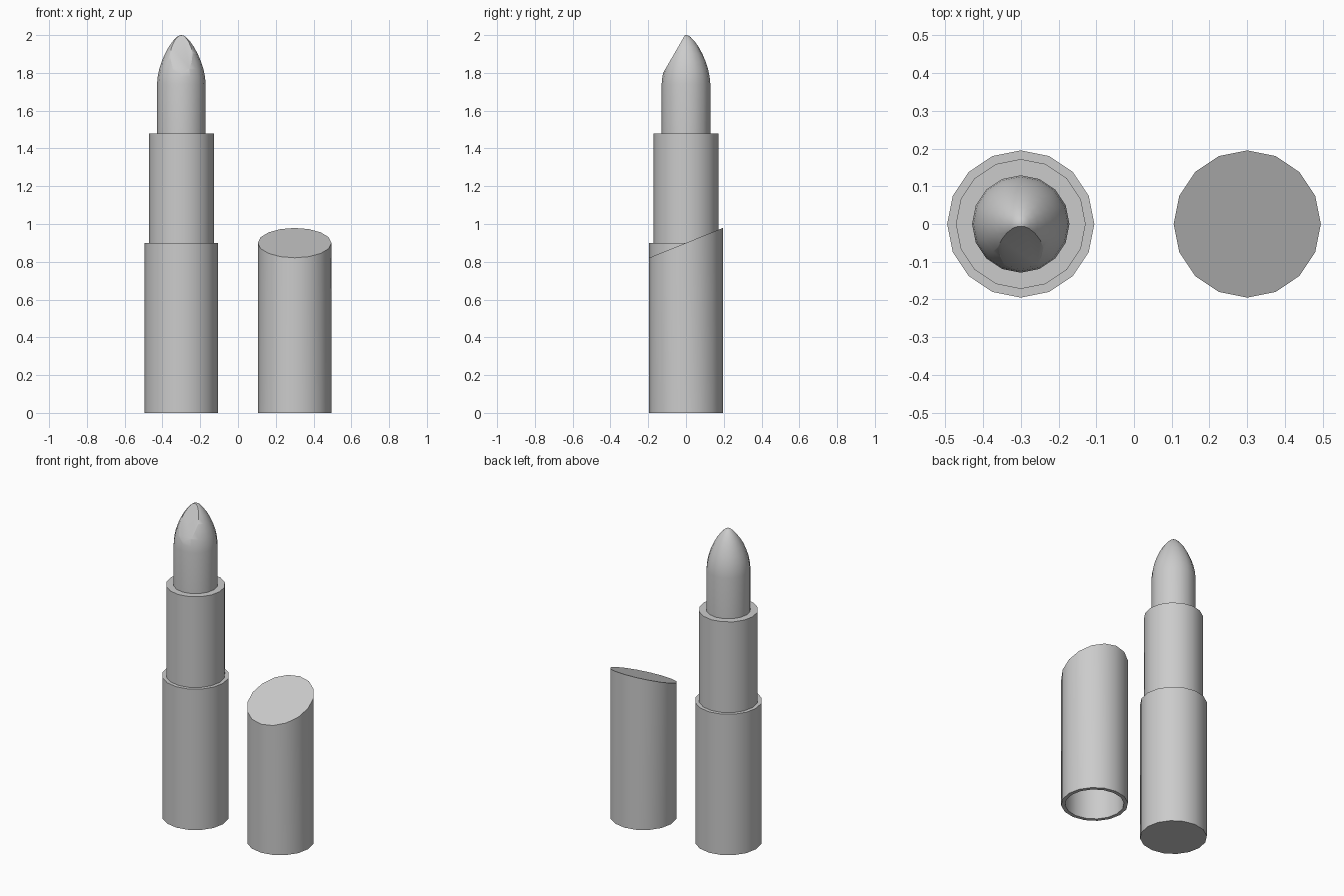
import bpy, bmesh
from math import sin, cos, tau, radians
from mathutils import Vector

if "Cube" in bpy.data.objects:
    bpy.data.objects.remove(bpy.data.objects["Cube"])

SIDES = 16


def lathe(name, profile, x, slants=(), cut=None):
    """Spin an (r, z) profile; slants lists profile points whose z follows y."""
    bm = bmesh.new()
    rings = []
    for i, (r, z) in enumerate(profile):
        k = 0.405 if i in slants else 0.0
        if r == 0:
            rings.append([bm.verts.new((0, 0, z))])
        else:
            ring = []
            for s in range(SIDES):
                a = tau * s / SIDES
                ring.append(bm.verts.new((r * cos(a), r * sin(a), z + k * r * sin(a))))
            rings.append(ring)
    for lo, hi in zip(rings, rings[1:]):
        for s in range(SIDES):
            t = (s + 1) % SIDES
            if len(lo) == 1:
                bm.faces.new((lo[0], hi[t], hi[s]))
            elif len(hi) == 1:
                bm.faces.new((lo[s], lo[t], hi[0]))
            else:
                bm.faces.new((lo[s], lo[t], hi[t], hi[s]))
    if cut:
        # Slice off the material in front of the plane and close the flat
        co, no = cut
        res = bmesh.ops.bisect_plane(bm, geom=bm.verts[:] + bm.edges[:] + bm.faces[:],
                                     plane_co=co, plane_no=no, clear_outer=True)
        edges = [g for g in res["geom_cut"] if isinstance(g, bmesh.types.BMEdge)]
        bmesh.ops.contextual_create(bm, geom=edges)
    bmesh.ops.recalc_face_normals(bm, faces=bm.faces[:])
    mesh = bpy.data.meshes.new(name)
    bm.to_mesh(mesh)
    bm.free()
    obj = bpy.data.objects.new(name, mesh)
    bpy.context.collection.objects.link(obj)
    obj.location.x = x
    bpy.ops.object.select_all(action='DESELECT')
    obj.select_set(True)
    bpy.context.view_layer.objects.active = obj
    bpy.ops.object.shade_smooth_by_angle(angle=radians(30))
    return obj


# Lower case with ledge
lathe("case_base", [(0, 0), (0.195, 0), (0.195, 0.9), (0.172, 0.9), (0, 0.9)], -0.3)

# Inner sleeve
lathe("inner_sleeve", [(0, 0.9), (0.172, 0.9), (0.172, 1.48), (0, 1.48)], -0.3)

# Pointed stick with a slanted flat on the front
a, b = Vector((0, -0.121, 1.80)), Vector((0, -0.01, 1.992))
d = b - a
lathe("lipstick_bullet",
      [(0, 1.48), (0.129, 1.48), (0.129, 1.74), (0.125, 1.78), (0.117, 1.82), (0.104, 1.86),
       (0.087, 1.9), (0.067, 1.937), (0.045, 1.968), (0.024, 1.99), (0.011, 1.998), (0, 2.0)],
      -0.3, cut=(a, Vector((0, -d.z, d.y))))

# Hollow cap with slanted top, open underneath
lathe("cap", [(0, 0.876), (0.172, 0.876), (0.172, 0), (0.195, 0), (0.195, 0.9), (0, 0.9)],
      0.3, slants=(1, 4))
